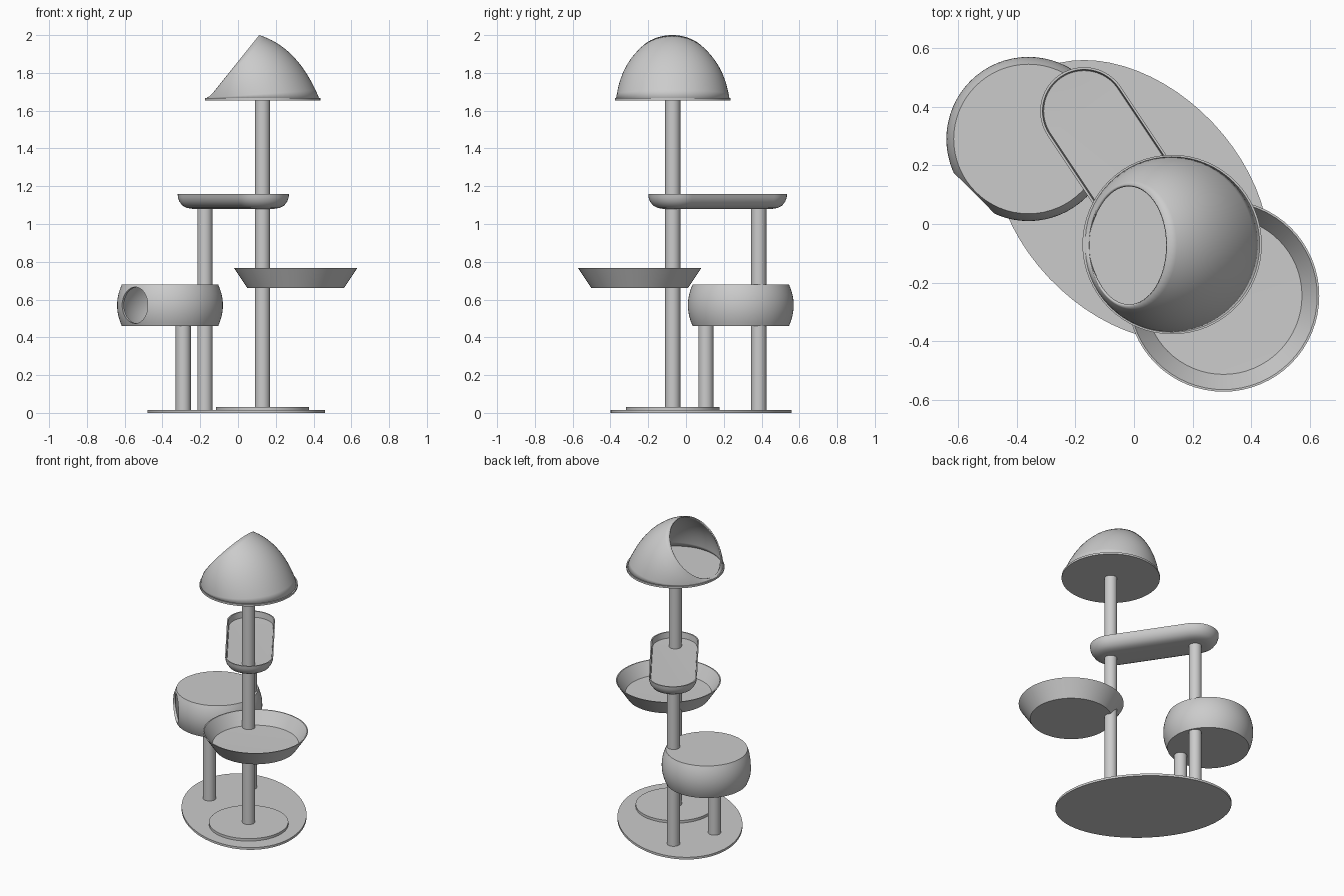
import bpy, bmesh
from math import cos, sin, pi, radians
from mathutils import Vector

if "Cube" in bpy.data.objects:
    bpy.data.objects.remove(bpy.data.objects["Cube"])

SEG = 64


def finish(name, bm):
    mesh = bpy.data.meshes.new(name)
    bm.to_mesh(mesh)
    bm.free()
    ob = bpy.data.objects.new(name, mesh)
    bpy.context.collection.objects.link(ob)
    return ob


def smooth(ob, angle=35):
    bpy.ops.object.select_all(action='DESELECT')
    ob.select_set(True)
    bpy.context.view_layer.objects.active = ob
    bpy.ops.object.shade_smooth_by_angle(angle=radians(angle))


def skin(bm, rings, closed):
    """Quads between neighbouring rings of vertices."""
    pairs = list(zip(rings, rings[1:]))
    if closed:
        pairs.append((rings[-1], rings[0]))
    for lo, hi in pairs:
        for i in range(len(lo)):
            j = (i + 1) % len(lo)
            bm.faces.new((lo[i], lo[j], hi[j], hi[i]))


def turned(name, profile, a=(0, 0), b=None, closed=False):
    """Sweep an (r, z) profile round point a, or round the slot from a to b."""
    bm = bmesh.new()
    a = Vector(a)
    b = Vector(b) if b else a
    d = b - a
    start = (d.to_2d().angle_signed(Vector((1, 0))) if d.length else 0) - pi / 2
    rings = []
    n = SEG if d.length == 0 else SEG + 2
    for r, z in profile:
        ring = []
        for i in range(n):
            if d.length == 0:
                c, t = a, 2 * pi * i / n
            else:
                half = n // 2
                c = b if i < half else a
                t = start + pi * (i % half) / (half - 1) + (0 if i < half else pi)
            ring.append(bm.verts.new((c.x + r * cos(t), c.y + r * sin(t), z)))
        rings.append(ring)
    skin(bm, rings, closed)
    bmesh.ops.remove_doubles(bm, verts=bm.verts, dist=1e-5)
    bmesh.ops.recalc_face_normals(bm, faces=bm.faces)
    ob = finish(name, bm)
    smooth(ob)
    return ob


def disc(name, r, z0, z1, at=(0, 0)):
    return turned(name, [(0, z0), (r, z0), (r, z1), (0, z1)], at)


MAIN, BACK, SIDE = (0.13, -0.07), (-0.175, 0.385), (-0.29, 0.105)

# oval base and pole plate
base = disc("base", 1, 0, 0.015)
base.scale = (0.55, 0.385, 1)
base.rotation_euler.z = radians(-46.6)
base.location = (-0.01, 0.08, 0)
disc("pole_plate", 0.247, 0.014, 0.032, MAIN)

# poles
for name, at, top in (("main_pole", MAIN, 1.66), ("back_pole", BACK, 1.10),
                      ("side_pole", SIDE, 0.47)):
    disc(name, 0.04, 0.012, top, at)

# slanted bowl seat
turned("bowl", [(0, 0.66), (0.255, 0.66), (0.327, 0.768), (0.32, 0.768),
                (0.268, 0.685), (0, 0.68)], (0.305, -0.245))

# long tray
turned("tray", [(0, 1.08), (0.07, 1.08), (0.10, 1.085), (0.125, 1.098),
                (0.141, 1.12), (0.148, 1.14), (0.15, 1.16), (0.142, 1.16),
                (0.138, 1.12), (0, 1.115)], (-0.17, 0.385), (0.12, -0.05))

# hollow barrel den with a round doorway
C = Vector((-0.36, 0.29, 0.57))
steps = [i / 6 - 1 for i in range(13)]
outer = [(0.28 - 0.025 * s * s, C.z + 0.11 * s) for s in steps]
inner = [(r - 0.013, C.z + (z - C.z) * 0.9) for r, z in outer]
den = turned("den", [(0, 0.46)] + outer + [(0, 0.68)], C.xy)
hollow = turned("den_cavity", [(0, inner[0][1])] + inner + [(0, inner[-1][1])], C.xy)
bpy.ops.mesh.primitive_cylinder_add(
    vertices=48, radius=0.096, depth=0.3, rotation=(pi / 2, 0, radians(-45)),
    location=C + Vector((-0.707, -0.707, 0)) * 0.3)
door = bpy.context.object
for cutter in (hollow, door):
    mod = den.modifiers.new("cut", 'BOOLEAN')
    mod.object = cutter
    mod.solver = 'EXACT'
    bpy.ops.object.select_all(action='DESELECT')
    den.select_set(True)
    bpy.context.view_layer.objects.active = den
    bpy.ops.object.modifier_apply(modifier=mod.name)
    bpy.data.objects.remove(cutter)
smooth(den)

# top platform
disc("dome_floor", 0.306, 1.655, 1.668, MAIN)

# dome: curved rails from the floor circle to the tilted round opening
bm = bmesh.new()
rings = []
for k in range(13):
    t = k / 12
    ring = []
    for i in range(SEG):
        th = 2 * pi * i / SEG
        lo = Vector((MAIN[0] + 0.3 * cos(th), MAIN[1] + 0.3 * sin(th), 1.665))
        hi = Vector((-0.02 + 0.1325 * cos(th), -0.073 + 0.207 * sin(th),
                     1.835 + 0.165 * cos(th)))
        size = (hi - lo).length / 0.474
        mid = (lo + hi) / 2 + Vector((0.05 * cos(th), 0.05 * sin(th), 0.106)) * size
        ring.append(bm.verts.new(lo * (1 - t) ** 2 + mid * 2 * t * (1 - t) + hi * t * t))
    rings.append(ring)
skin(bm, rings, False)
dome = finish("dome", bm)
smooth(dome)
shell = dome.modifiers.new("shell", 'SOLIDIFY')
shell.thickness = 0.008
shell.offset = -1
